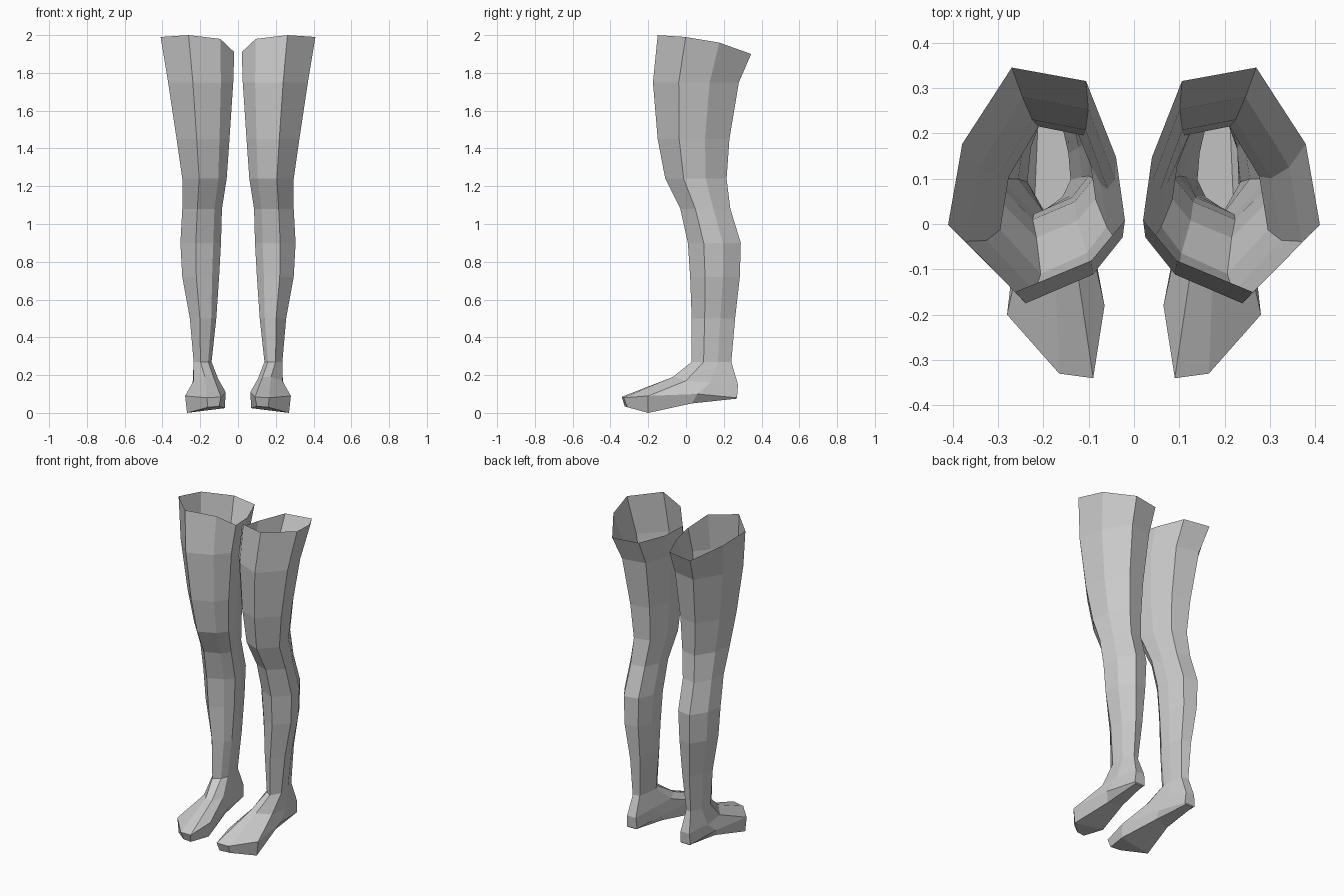
import bpy

# Leg cross-section, 0..1 in x (inner to outer) and y (front to back)
SECTION = [(.62, 0), (1, .3), (.92, .66), (.64, 1), (.22, .94), (.05, .6), (0, .32), (.19, .14)]
# Heights of the slanted open top rim
RIM_Z = [2.0, 1.99, 1.96, 1.90, 1.90, 1.90, 1.91, 1.98]
# Thigh to ankle: z, inner x, outer x, front y, back y
LEVELS = [
    (2.00, .02, .41, -.15, .345),
    (1.75, .025, .37, -.175, .28),
    (1.45, .045, .325, -.15, .23),
    (1.24, .06, .295, -.11, .215),
    (1.08, .085, .295, -.03, .235),
    (.90, .09, .305, .01, .29),
    (.72, .10, .295, .022, .285),
    (.50, .115, .255, .03, .26),
    (.27, .14, .235, .03, .24),
]
# Foot outlines, same point order as the section
INSTEP = [(.175, -.07, .19), (.235, 0, .17), (.24, .13, .16), (.215, .275, .15),
          (.155, .275, .15), (.125, .14, .17), (.105, 0, .18), (.13, -.07, .19)]
FOOT_EDGE = [(.165, -.33, .08), (.28, -.2, .09), (.25, .06, .10), (.22, .27, .08),
             (.15, .27, .08), (.115, .08, .10), (.065, -.18, .11), (.09, -.34, .085)]
SOLE = [(.16, -.31, .03), (.27, -.2, 0), (.22, .03, .05), (.21, .265, .075),
        (.16, .265, .075), (.125, .05, .06), (.07, -.19, .025), (.1, -.325, .035)]


def leg_rings():
    rings = []
    for k, (z, x0, x1, y0, y1) in enumerate(LEVELS):
        rings.append([(x0 + (x1 - x0) * u, y0 + (y1 - y0) * v, RIM_Z[i] if k == 0 else z)
                      for i, (u, v) in enumerate(SECTION)])
    return rings + [INSTEP, FOOT_EDGE, SOLE]


def build_leg(name, side):
    rings = leg_rings()
    n = len(SECTION)
    verts = [(side * x, y, z) for ring in rings for x, y, z in ring]
    faces = []
    # Skin between rings, open at the thigh
    for k in range(len(rings) - 1):
        a, b = k * n, (k + 1) * n
        for i in range(n):
            j = (i + 1) % n
            faces.append((b + i, b + j, a + j, a + i))
    # Sole strips across the foot
    s = (len(rings) - 1) * n
    for q in ((0, 7, 6, 1), (1, 6, 5, 2), (2, 5, 4, 3)):
        faces.append(tuple(s + i for i in q))
    if side < 0:
        faces = [f[::-1] for f in faces]
    mesh = bpy.data.meshes.new(name)
    mesh.from_pydata(verts, [], faces)
    mesh.update()
    bpy.context.collection.objects.link(bpy.data.objects.new(name, mesh))


build_leg("left_leg", 1)
build_leg("right_leg", -1)
